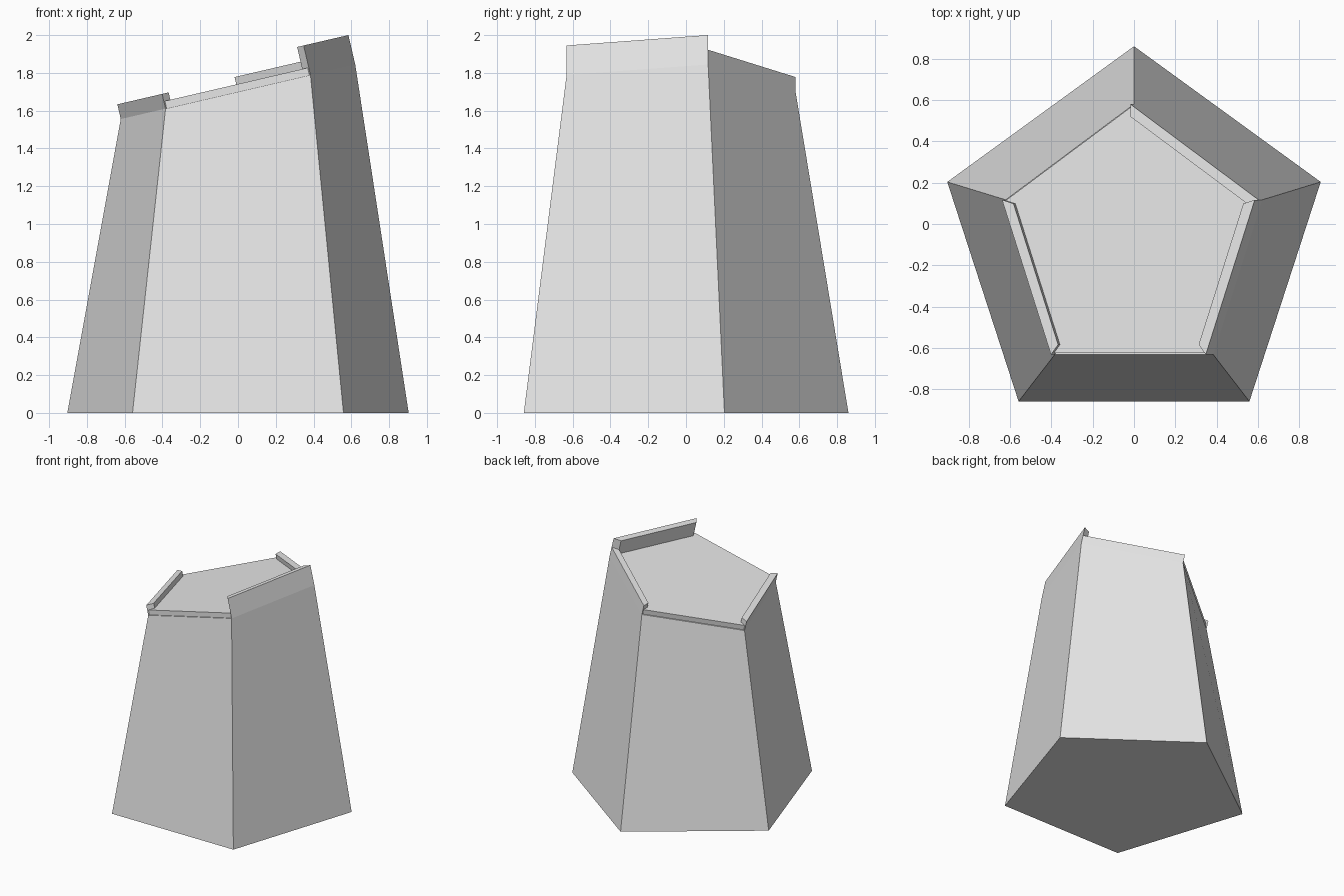
import bpy, bmesh, math
from mathutils import Matrix, Vector

cube = bpy.data.objects.get("Cube")
if cube:
    bpy.data.objects.remove(cube, do_unlink=True)

grey = bpy.data.materials.new("plain_grey")
grey.use_nodes = True
grey.diffuse_color = (0.8, 0.8, 0.8, 1)
grey.node_tree.nodes["Principled BSDF"].inputs["Base Color"].default_value = (0.8, 0.8, 0.8, 1)

SIDES = 5
BASE_R, TOP_R, ROOF_R, INNER_R = 0.95, 0.67, 0.66, 0.61
ground = Matrix.Translation((0, -0.09, 0))
# Leaning frame of the sloped top
top = Matrix.Translation((0, -0.09, 1.70)) @ Matrix.Rotation(math.radians(-13.1), 4, "Y")


def corner(frame, radius, k, height=0.0):
    a = math.radians(90 - 72 * k)
    return frame @ Vector((radius * math.cos(a), radius * math.sin(a), height))


def ring(frame, radius, height=0.0):
    return [corner(frame, radius, k, height) for k in range(SIDES)]


def loft(name, lower, upper):
    """Closed solid between two matching outlines."""
    bm = bmesh.new()
    lo = [bm.verts.new(p) for p in lower]
    hi = [bm.verts.new(p) for p in upper]
    n = len(lo)
    bm.faces.new(lo)
    bm.faces.new(hi)
    for i in range(n):
        j = (i + 1) % n
        bm.faces.new((lo[i], lo[j], hi[j], hi[i]))
    bmesh.ops.recalc_face_normals(bm, faces=bm.faces)
    mesh = bpy.data.meshes.new(name)
    bm.to_mesh(mesh)
    bm.free()
    mesh.materials.append(grey)
    obj = bpy.data.objects.new(name, mesh)
    bpy.context.collection.objects.link(obj)
    return obj


# Tapered five-sided body with a sloped top
loft("tower_body", ring(ground, BASE_R), ring(top, TOP_R))

# Thin roof slab, set in slightly from the walls
loft("roof_slab", ring(top, ROOF_R, -0.01), ring(top, ROOF_R, 0.04))


# Mitred parapets along three of the edges
def parapet(name, k, height):
    def outline(h):
        return [corner(top, TOP_R, k, h), corner(top, TOP_R, k + 1, h),
                corner(top, INNER_R, k + 1, h), corner(top, INNER_R, k, h)]
    loft(name, outline(0), outline(height))


parapet("back_left_parapet", 0, 0.08)
parapet("left_tall_parapet", 1, 0.16)
parapet("right_parapet", 3, 0.08)
